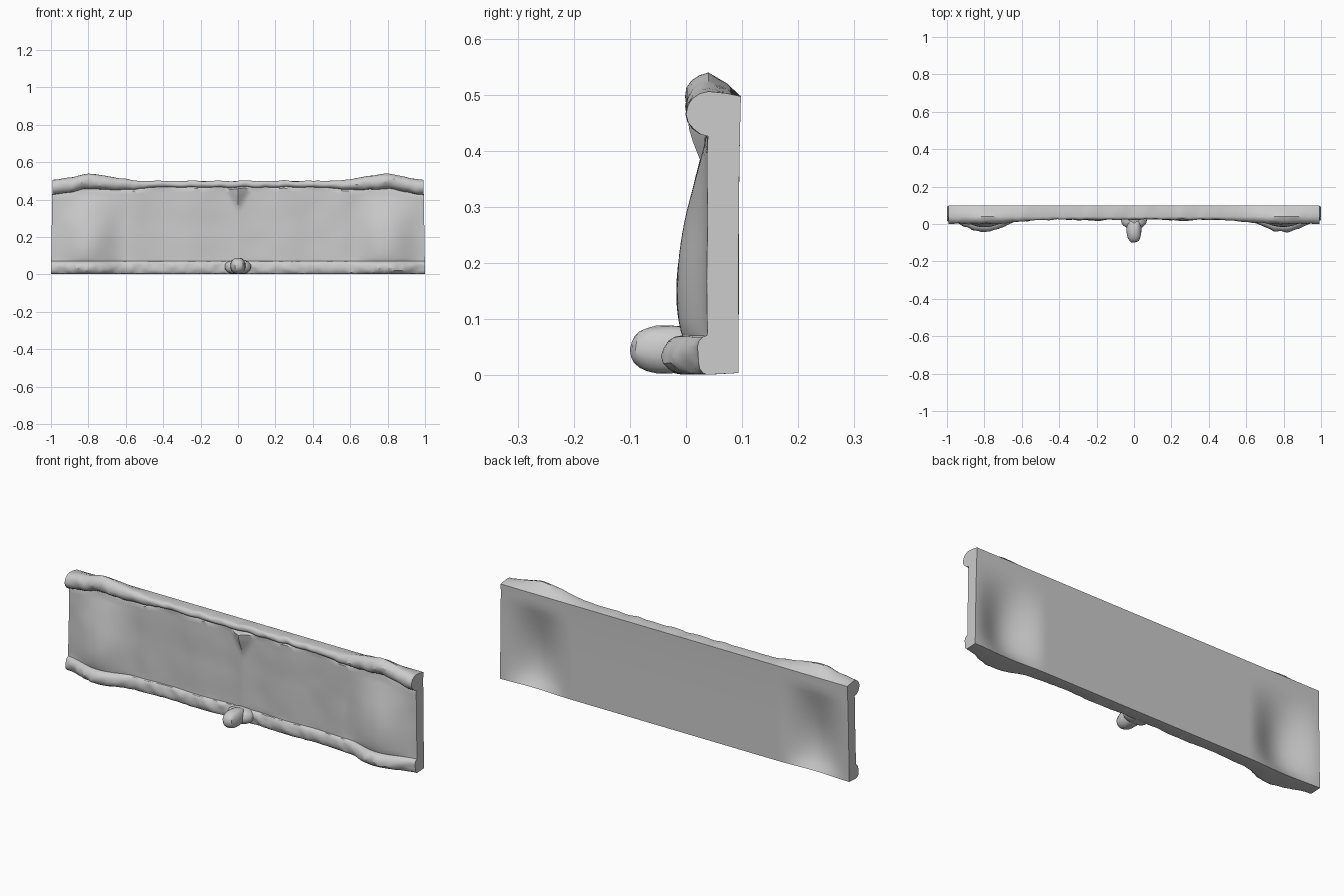
import bpy, bmesh, math
from mathutils import Vector, noise

if "Cube" in bpy.data.objects:
    bpy.data.objects.remove(bpy.data.objects["Cube"], do_unlink=True)

stone = bpy.data.materials.new("light grey stone")
stone.use_nodes = True
grey = (0.6, 0.6, 0.6, 1)
stone.diffuse_color = grey
stone.node_tree.nodes["Principled BSDF"].inputs["Base Color"].default_value = grey


def finish(name, bm):
    bmesh.ops.recalc_face_normals(bm, faces=bm.faces)
    mesh = bpy.data.meshes.new(name)
    bm.to_mesh(mesh)
    bm.free()
    mesh.materials.append(stone)
    obj = bpy.data.objects.new(name, mesh)
    bpy.context.collection.objects.link(obj)
    bpy.ops.object.select_all(action='DESELECT')
    obj.select_set(True)
    bpy.context.view_layer.objects.active = obj
    bpy.ops.object.shade_smooth_by_angle(angle=math.radians(32))
    return obj


def smooth(a, lo, hi):
    t = min(1, max(0, (a - lo) / (hi - lo)))
    return t * t * (3 - 2 * t)


def rough(x, y, z, amount, freq=22):
    return amount * noise.noise(Vector((x, y, z)) * freq)


def swell(x, z):
    """Bulge near each end, strongest low on the panel."""
    d = abs(abs(x) - 0.8) / 0.21
    t = min(1, max(0, z / 0.43))
    return 0.055 * math.cos(min(d, 1) * math.pi / 2) ** 2 * math.sin(math.pi * t ** 0.66)


def panel_y(x, z):
    folds = 0.004 * math.sin(abs(x) * 19) * (1 - smooth(abs(x), 0.55, 0.7))
    # Pointed ridge below the middle of the upper rim
    width = max(0.001, 0.07 * (z - 0.33) / 0.13)
    ridge = 0.035 * smooth(z, 0.33, 0.46) * max(0, 1 - abs(x) / width)
    return 0.038 - swell(x, z) + folds - ridge


def section(x):
    a = abs(x)
    r = 0.017 + 0.023 * smooth(a, 0.42, 0.8)
    top = 0.5 + 0.037 * math.exp(-((a - 0.79) / 0.15) ** 2)
    top += rough(x, 0, 0, 0.006, 14)
    pts = []
    # Back, hollowed behind the swellings
    for i in range(17):
        z = 0.004 + 0.493 * i / 16
        pts.append((0.094 + 0.004 * (z / 0.5) ** 4 - swell(x, z), z))
    pts.append((0.072, 0.55 * top + 0.45 * 0.499))
    # Rolled upper rim
    for i in range(9):
        t = math.pi * i / 8
        y, z = 0.04 - r * math.sin(t), top - r + r * math.cos(t)
        n = rough(x, y, z, 0.006)
        pts.append((y + n * math.sin(t), z + n * 0.6))
    # Front panel
    start = top - 2 * r - 0.008
    for i in range(20):
        z = start + (0.078 - start) * i / 19
        pts.append((panel_y(x, z) + rough(x, 0, z, 0.002, 9), z))
    # Rolled lower rim
    base = panel_y(x, 0.07)
    ry = 0.016 + 0.02 * math.exp(-((a - 0.8) / 0.16) ** 2)
    for i in range(9):
        t = math.pi * i / 8
        z = 0.036 + 0.035 * math.cos(t)
        y = base - ry * math.sin(t)
        n = rough(x, y, z, 0.008, 26) * math.sin(t)
        pts.append((y + n, max(0, z + n * 0.5)))
    return pts


# Panel and rims, lofted from end to end
bm = bmesh.new()
loops = []
COUNT = 180
for s in range(COUNT + 1):
    x = -1 + 2 * s / COUNT
    loops.append([bm.verts.new((x * (1 - 0.016 * z), y, z)) for y, z in section(x)])
n = len(loops[0])
for p, q in zip(loops, loops[1:]):
    for i in range(n):
        j = (i + 1) % n
        bm.faces.new((p[i], p[j], q[j], q[i]))
bm.faces.new(loops[0])
bm.faces.new(loops[-1])
finish("carved_panel", bm)


def boulder(name, center, radii):
    """Blunt, slightly uneven rounded lump."""
    bm = bmesh.new()
    bmesh.ops.create_uvsphere(bm, u_segments=20, v_segments=12, radius=1)
    for v in bm.verts:
        k = 1 + rough(*v.co, 0.05, 2)
        blunt = [math.copysign(abs(c) ** 0.85, c) * k for c in v.co]
        v.co = Vector([c + r * b for c, r, b in zip(center, radii, blunt)])
        v.co.z = max(0.002, v.co.z)
        v.co.y = max(-0.1, v.co.y)
    finish(name, bm)


# Projecting knob in the middle of the lower rim and its flared root
boulder("lower_knob", (0, -0.03, 0.046), (0.04, 0.07, 0.043))
boulder("knob_root", (0, 0.025, 0.04), (0.07, 0.05, 0.038))
